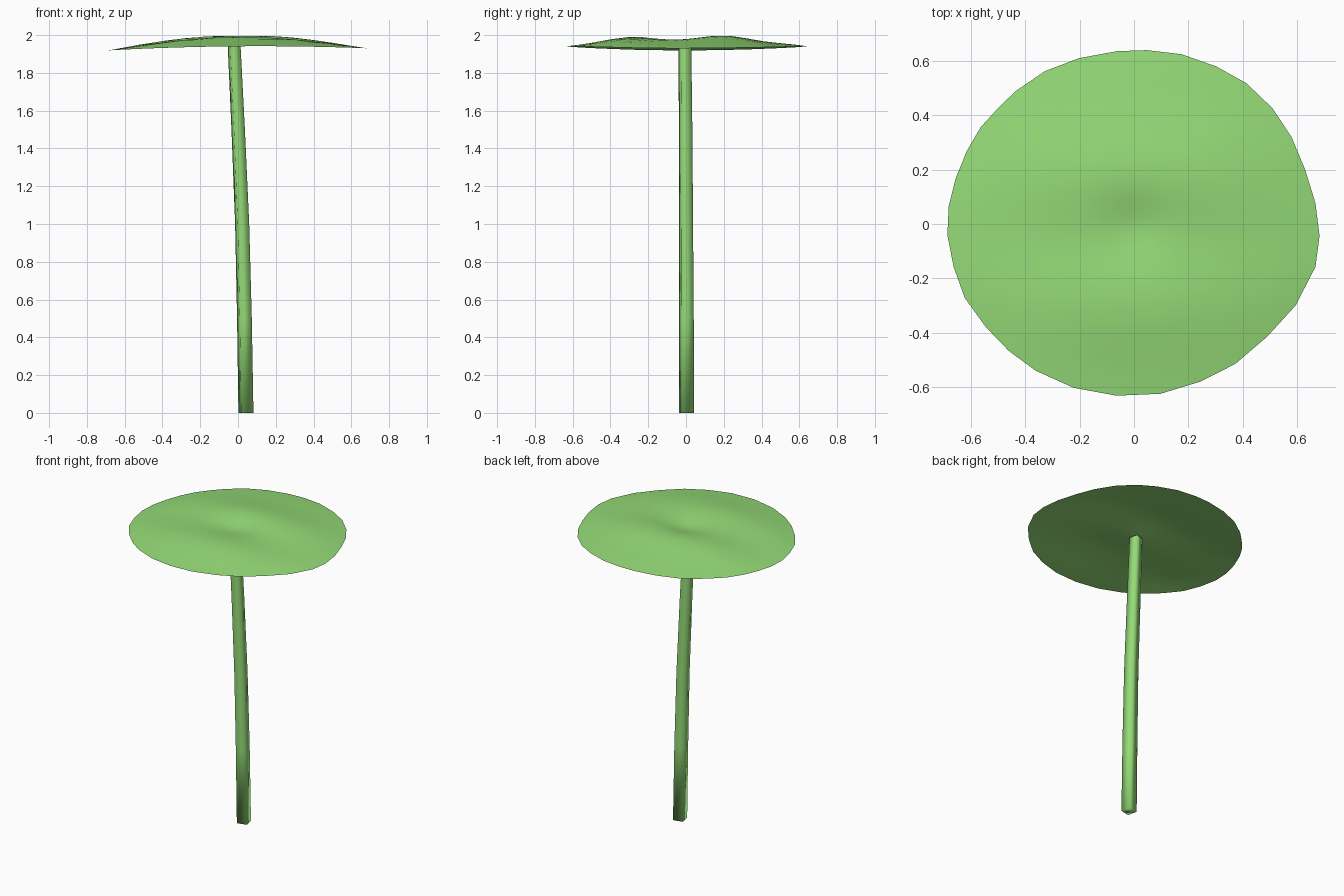
import bpy, bmesh, math
from mathutils import Vector

if "Cube" in bpy.data.objects:
    bpy.data.objects.remove(bpy.data.objects["Cube"])

green = bpy.data.materials.new("leaf green")
green.diffuse_color = (0.30, 0.71, 0.185, 1)
green.use_nodes = True
green.node_tree.nodes["Principled BSDF"].inputs["Base Color"].default_value = green.diffuse_color


def make_object(name, bm):
    mesh = bpy.data.meshes.new(name)
    for f in bm.faces:
        f.smooth = True
    bm.to_mesh(mesh)
    bm.free()
    mesh.materials.append(green)
    obj = bpy.data.objects.new(name, mesh)
    bpy.context.collection.objects.link(obj)
    return obj


# Stem: slim square tube, slightly turned, bending to the left as it rises
bm = bmesh.new()
path = [(0.042, 0.003, 0.0, 0.047), (0.034, 0.002, 0.5, 0.046), (0.022, 0.0, 1.0, 0.044),
        (0.001, -0.002, 1.5, 0.042), (-0.021, -0.006, 1.955, 0.040)]
rings = []
for x, y, z, r in path:
    angles = [math.radians(58 + 90 * k) for k in range(4)]
    rings.append([bm.verts.new((x + r * math.cos(a), y + r * math.sin(a), z)) for a in angles])
for low, high in zip(rings, rings[1:]):
    for k in range(4):
        n = (k + 1) % 4
        bm.faces.new((low[k], low[n], high[n], high[k]))
bm.faces.new(rings[0][::-1])
make_object("stem", bm)

# Leaf: thin wavy sheet with a dip over the stem
rim = [(.046, .64), (.175, .625), (.303, .58), (.414, .518), (.51, .426), (.58, .32),
       (.63, .20), (.668, .077), (.683, -.044), (.668, -.158), (.595, -.30), (.49, -.415),
       (.373, -.515), (.245, -.58), (.097, -.625), (-.064, -.632), (-.222, -.603),
       (-.362, -.54), (-.461, -.467), (-.546, -.379), (-.623, -.272), (-.664, -.158),
       (-.687, -.04), (-.682, .066), (-.656, .169), (-.616, .268), (-.564, .357),
       (-.50, .427), (-.436, .489), (-.329, .562), (-.204, .61), (-.064, .636)]


def height(x, y, t):
    ridges = 0.012 * math.cos(2 * math.pi * (y - 0.21) / 0.55) * (1 - t * t)
    dip = 0.02 * math.exp(-(x * x + y * y) / 0.12 ** 2)
    return 1.993 - 0.052 * t * t - 0.035 * x * x + 0.008 * x + ridges - dip


bm = bmesh.new()
centre = bm.verts.new((0, 0, height(0, 0, 0)))
loops = []
for t in (0.07, 0.15, 0.25, 0.37, 0.5, 0.64, 0.8, 0.9, 1.0):
    loops.append([bm.verts.new((x * t, y * t, height(x * t, y * t, t))) for x, y in rim])
count = len(rim)
for k in range(count):
    n = (k + 1) % count
    bm.faces.new((centre, loops[0][n], loops[0][k]))
    for inner, outer in zip(loops, loops[1:]):
        bm.faces.new((inner[k], inner[n], outer[n], outer[k]))
make_object("leaf", bm)
